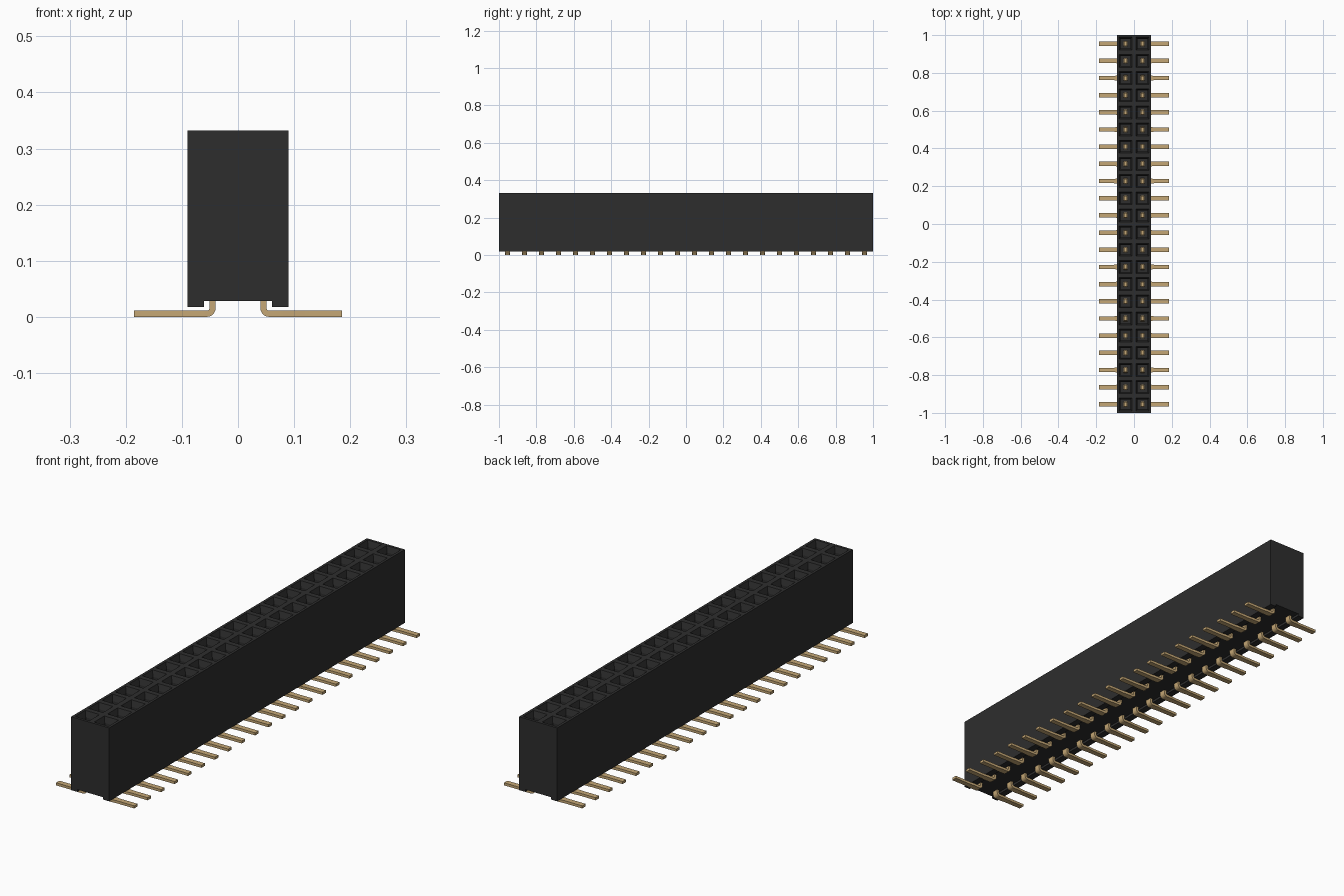
import bpy, bmesh, math

cube = bpy.data.objects.get("Cube")
if cube:
    bpy.data.objects.remove(cube)

COUNT = 22
PITCH = 2.0 / COUNT
ROW_X = 0.045
FIRST_Y = -1 + PITCH / 2


def material(name, rgb, roughness):
    m = bpy.data.materials.new(name)
    m.use_nodes = True
    m.diffuse_color = (*rgb, 1)
    bsdf = m.node_tree.nodes["Principled BSDF"]
    bsdf.inputs["Base Color"].default_value = (*rgb, 1)
    bsdf.inputs["Roughness"].default_value = roughness
    return m


black = material("black plastic", (0.027, 0.027, 0.027), 0.6)
gold = material("gold plating", (0.56, 0.39, 0.18), 0.4)


def finish(name, bm, mat):
    bmesh.ops.recalc_face_normals(bm, faces=bm.faces)
    me = bpy.data.meshes.new(name)
    bm.to_mesh(me)
    bm.free()
    me.materials.append(mat)
    ob = bpy.data.objects.new(name, me)
    bpy.context.collection.objects.link(ob)
    return ob


def repeat(ob):
    """Mirror a part to the second row and step it along the housing."""
    mirror = ob.modifiers.new("both rows", 'MIRROR')
    mirror.use_axis = (True, False, False)
    array = ob.modifiers.new("all positions", 'ARRAY')
    array.count = COUNT
    array.use_relative_offset = False
    array.use_constant_offset = True
    array.constant_offset_displace = (0, PITCH, 0)


# Housing: channelled cross-section extruded along y
section = [(-0.09, 0.018), (-0.061, 0.018), (-0.061, 0.028), (0.061, 0.028),
           (0.061, 0.018), (0.09, 0.018), (0.09, 0.332), (-0.09, 0.332)]
bm = bmesh.new()
end = bm.faces.new([bm.verts.new((x, -1, z)) for x, z in section])
ext = bmesh.ops.extrude_face_region(bm, geom=[end])
bmesh.ops.translate(bm, vec=(0, 2, 0),
                    verts=[v for v in ext["geom"] if isinstance(v, bmesh.types.BMVert)])
bmesh.ops.recalc_face_normals(bm, faces=bm.faces)


def top_faces():
    bm.normal_update()
    return [f for f in bm.faces if f.normal.z > 0.9 and f.calc_center_median().z > 0.33]


def split_top(co, normal):
    faces = top_faces()
    edges = {e for f in faces for e in f.edges}
    verts = {v for f in faces for v in f.verts}
    bmesh.ops.bisect_plane(bm, geom=faces + list(edges) + list(verts),
                           plane_co=co, plane_no=normal)


# Cut the top into one cell per socket, then sink a funnel and a well in each
split_top((0, 0, 0), (1, 0, 0))
for i in range(1, COUNT):
    split_top((0, -1 + i * PITCH, 0), (0, 1, 0))
cells = top_faces()
for thickness, depth in ((0.016, 0), (0.011, -0.025), (0.0005, -0.2)):
    bmesh.ops.inset_individual(bm, faces=cells, thickness=thickness, depth=depth)
finish("housing", bm, black)

# Contacts standing in the sockets
bm = bmesh.new()
bmesh.ops.create_cube(bm, size=1)
for v in bm.verts:
    taper = 0.8 if v.co.z > 0 else 1
    v.co = (ROW_X + v.co.x * 0.021 * taper, FIRST_Y + v.co.y * 0.03 * taper,
            0.205 + v.co.z * 0.2)
repeat(finish("socket_contacts", bm, gold))

# Leads: stem, rounded bend and flat foot, as (inner point, outer point, half width)
R_IN, R_OUT, STEM_X = 0.0045, 0.0155, 0.040
cx, cz = STEM_X + R_OUT, R_OUT
rings = [((cx - R_IN, 0.06), (STEM_X, 0.06), 0.0135)]
STEPS = 6
for i in range(STEPS + 1):
    a = math.pi + i / STEPS * math.pi / 2
    c, s = math.cos(a), math.sin(a)
    rings.append(((cx + R_IN * c, cz + R_IN * s), (cx + R_OUT * c, cz + R_OUT * s), 0.0135))
for x, half in ((0.085, 0.0135), (0.105, 0.0115), (0.185, 0.0115)):
    rings.append(((x, 0.011), (x, 0), half))

bm = bmesh.new()
loops = []
for (xi, zi), (xo, zo), h in rings:
    corners = [(xi, -h, zi), (xi, h, zi), (xo, h, zo), (xo, -h, zo)]
    loops.append([bm.verts.new((x, FIRST_Y + y, z)) for x, y, z in corners])
for a, b in zip(loops, loops[1:]):
    for k in range(4):
        n = (k + 1) % 4
        bm.faces.new((a[k], a[n], b[n], b[k]))
bm.faces.new(loops[0])
bm.faces.new(loops[-1])
leads = finish("surface_leads", bm, gold)
repeat(leads)

# Smooth the bends, keep the corners crisp
bpy.ops.object.select_all(action='DESELECT')
leads.select_set(True)
bpy.context.view_layer.objects.active = leads
bpy.ops.object.shade_smooth_by_angle(angle=math.radians(30))
